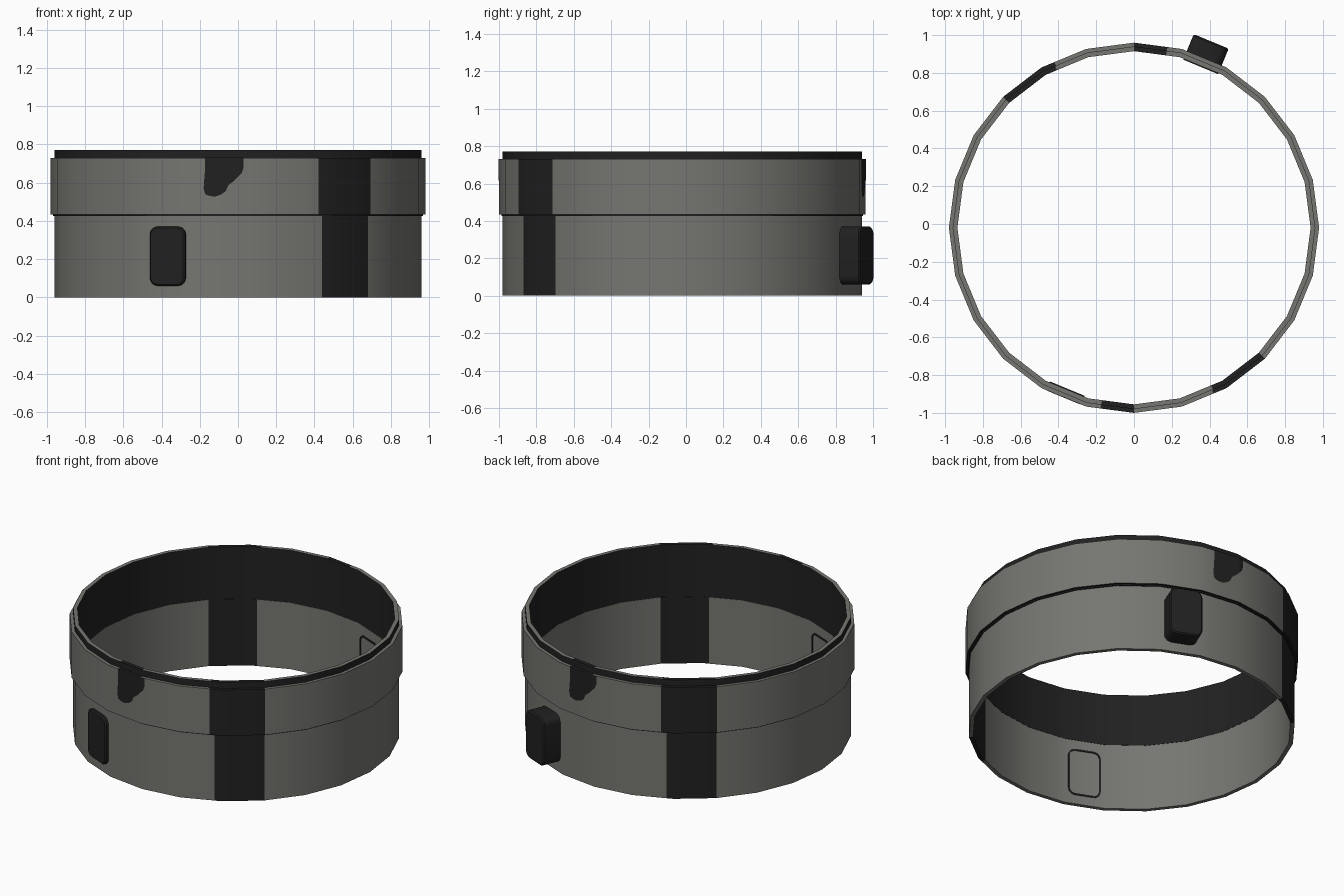
import bpy, bmesh, math
from mathutils import Vector

if "Cube" in bpy.data.objects:
    bpy.data.objects.remove(bpy.data.objects["Cube"])

CY = -0.02                      # ring axis sits slightly forward of the bump
STEP = 15                       # 24-sided ring


def material(name, col):
    m = bpy.data.materials.new(name)
    m.diffuse_color = (*col, 1)
    m.use_nodes = True
    m.node_tree.nodes["Principled BSDF"].inputs["Base Color"].default_value = m.diffuse_color
    return m


GREY = material("warm_grey", (0.18, 0.18, 0.165))
DARK = material("near_black", (0.015, 0.015, 0.015))


def finish(name, bm, mats, smooth=True):
    me = bpy.data.meshes.new(name)
    bm.to_mesh(me)
    bm.free()
    ob = bpy.data.objects.new(name, me)
    bpy.context.collection.objects.link(ob)
    for m in mats:
        me.materials.append(m)
    if smooth:
        bpy.ops.object.select_all(action='DESELECT')
        ob.select_set(True)
        bpy.context.view_layer.objects.active = ob
        bpy.ops.object.shade_smooth_by_angle(angle=math.radians(30))
    return ob


def on_ring(r, deg, z):
    """Point on the 24-gon; deg runs from the front (-y) towards +x."""
    off = math.radians(deg % STEP - STEP / 2)
    half = math.radians(STEP / 2)
    rr = r * math.cos(half) / math.cos(off)
    a = math.radians(deg)
    return Vector((rr * math.sin(a), CY - rr * math.cos(a), z))


def ring(name, profile, kinds, panel):
    """Lathe a closed profile. kinds per side: g grey + panel, t top cap, d dark."""
    cuts = [panel, 180 + panel, 349.5, 169.5]
    angs = sorted(set(list(range(0, 360, STEP)) + cuts))
    bm = bmesh.new()
    loops = [[bm.verts.new(on_ring(r, a, z)) for r, z in profile] for a in angs]
    n, k = len(angs), len(profile)
    for i in range(n):
        nxt = angs[i + 1] if i + 1 < n else 360
        mid = ((angs[i] + nxt) / 2) % 180
        for j in range(k):
            A, B = loops[i], loops[(i + 1) % n]
            f = bm.faces.new((A[j], B[j], B[(j + 1) % k], A[(j + 1) % k]))
            dark = kinds[j] == 'd' or panel < mid < 45
            if kinds[j] == 't' and mid > 169.5:
                dark = True
            f.material_index = int(dark)
    bmesh.ops.recalc_face_normals(bm, faces=bm.faces[:])
    return finish(name, bm, [GREY, DARK])


# Ring bodies
ring("lower_band", [(.96, 0), (.96, .43), (.935, .43), (.935, 0)], "gggg", 27.4)
ring("inner_sleeve", [(.96, .431), (.96, .77), (.935, .77), (.935, .431)], "dtdd", 26)
ring("upper_band", [(.98, .433), (.98, .73), (.958, .73), (.958, .433)], "gtdd", 25.7)
ring("seam_lip", [(.967, .425), (.967, .434), (.95, .434), (.95, .425)], "dddd", 26)


# Rounded buttons, hollow at the back so only their rim shows inside
def button(name, deg, r_out, w=.2, h=.31, cz=.215, rad=.045, ch=.008):
    a = math.radians(deg)
    nrm = Vector((math.sin(a), -math.cos(a), 0))
    tan = Vector((math.cos(a), math.sin(a), 0))
    bm = bmesh.new()

    def outline(inset, depth):
        vs = []
        for q, (sx, sz) in enumerate(((1, 1), (-1, 1), (-1, -1), (1, -1))):
            for s in range(6):
                t = math.radians(90 * q + 18 * s)
                u = sx * (w / 2 - rad) + (rad - inset) * math.cos(t)
                v = sz * (h / 2 - rad) + (rad - inset) * math.sin(t)
                vs.append(bm.verts.new(Vector((0, CY, cz + v)) + nrm * depth + tan * u))
        return vs

    rows = [outline(.01, .935), outline(.01, .922), outline(0, .922),
            outline(0, r_out - ch), outline(ch, r_out)]
    for A, B in zip(rows, rows[1:]):
        for i in range(len(A)):
            j = (i + 1) % len(A)
            bm.faces.new((A[i], A[j], B[j], B[i]))
    bm.faces.new(rows[-1])
    bmesh.ops.recalc_face_normals(bm, faces=bm.faces[:])
    finish(name, bm, [DARK])


button("front_button", -22.5, .973)
button("back_button", 157.5, 1.068)

# Dripping dark patch on the upper band, front and back
EDGE = [(-.18, .57), (-.172, .54), (-.15, .53), (-.12, .527), (-.09, .537),
        (-.065, .555), (-.05, .587), (-.02, .61), (0, .632), (.02, .652), (.03, .68)]


def patch(name, s):
    bm = bmesh.new()
    cols = []
    for x, z in EDGE:
        y = -.983 + abs(x) * math.tan(math.radians(7.5))
        xt = max(x, -.18 + .012 * (x < -.175))
        cols.append([bm.verts.new((s * px, CY + s * y, pz)) for px, pz in ((x, z), (xt, .731))])
    for A, B in zip(cols, cols[1:]):
        bm.faces.new((A[0], B[0], B[1], A[1]))
    finish(name, bm, [DARK], smooth=False)


patch("front_patch", 1)
patch("back_patch", -1)
